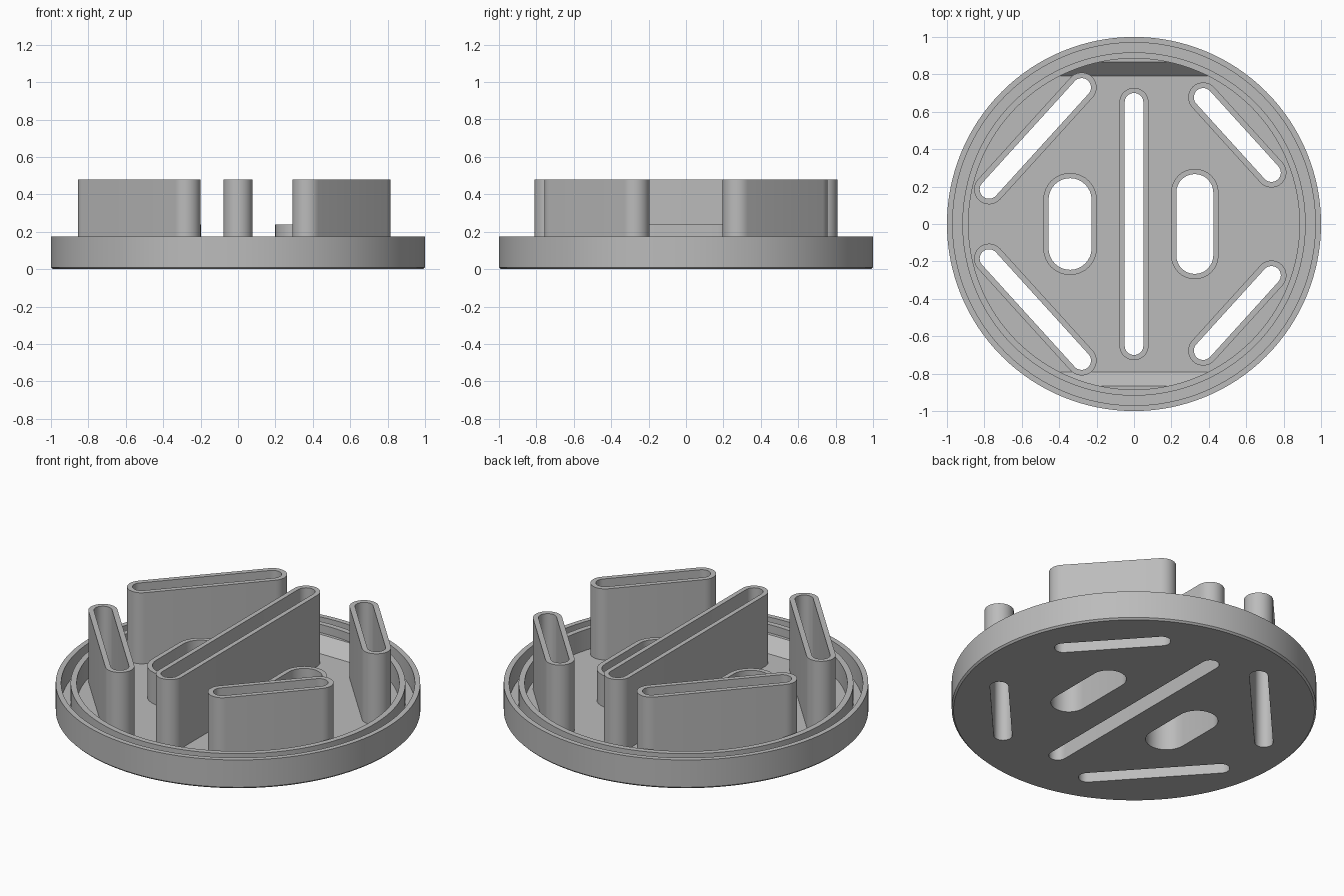
import bpy, bmesh, math
from mathutils import Vector

if "Cube" in bpy.data.objects:
    bpy.data.objects.remove(bpy.data.objects["Cube"])

FLOOR, RIM, TOP, LOW = 0.05, 0.175, 0.48, 0.24

grey = bpy.data.materials.new("plain grey")
grey.diffuse_color = (0.5, 0.5, 0.5, 1)
grey.use_nodes = True
grey.node_tree.nodes["Principled BSDF"].inputs["Base Color"].default_value = grey.diffuse_color


def finish(name, bm):
    bmesh.ops.recalc_face_normals(bm, faces=bm.faces)
    me = bpy.data.meshes.new(name)
    bm.to_mesh(me)
    bm.free()
    me.materials.append(grey)
    ob = bpy.data.objects.new(name, me)
    bpy.context.collection.objects.link(ob)
    return ob


def smooth(ob):
    bpy.ops.object.select_all(action='DESELECT')
    ob.select_set(True)
    bpy.context.view_layer.objects.active = ob
    bpy.ops.object.shade_smooth_by_angle(angle=math.radians(30))


def stadium(a, b, r, n=16):
    """Outline of a round-ended slot from a to b."""
    a, b = Vector(a), Vector(b)
    d = b - a
    base = math.atan2(d.y, d.x)
    pts = []
    for c, start in ((b, base - math.pi / 2), (a, base + math.pi / 2)):
        for i in range(n + 1):
            t = start + math.pi * i / n
            pts.append((c.x + r * math.cos(t), c.y + r * math.sin(t)))
    return pts


def loop(bm, pts, z):
    return [bm.verts.new((x, y, z)) for x, y in pts]


def bridge(bm, p, q):
    n = len(p)
    for i in range(n):
        j = (i + 1) % n
        bm.faces.new((p[i], p[j], q[j], q[i]))


def tube(name, a, b, outer, inner, top):
    bm = bmesh.new()
    loops = [loop(bm, stadium(a, b, r), z) for r, z in
             ((outer, FLOOR), (outer, top), (inner, top), (inner, FLOOR))]
    for k in range(3):
        bridge(bm, loops[k], loops[k + 1])
    smooth(finish(name, bm))


def prism(name, pts, z0, z1):
    bm = bmesh.new()
    lo, hi = loop(bm, pts, z0), loop(bm, pts, z1)
    bridge(bm, lo, hi)
    bm.faces.new(lo)
    bm.faces.new(hi)
    return finish(name, bm)


# Sleeves: name, ends, outer radius, inner radius, top height
sleeves = [("centre_sleeve", (0, -0.65), (0, 0.65), 0.078, 0.05, TOP),
           ("left_oval_sleeve", (-0.342, -0.13), (-0.342, 0.13), 0.143, 0.115, LOW),
           ("right_oval_sleeve", (0.325, -0.168), (0.325, 0.168), 0.127, 0.099, LOW)]
for s, side in ((1, "back"), (-1, "front")):
    sleeves.append((side + "_left_sleeve", (-0.775, 0.185 * s), (-0.28, 0.73 * s),
                    0.08, 0.05, TOP))
    sleeves.append((side + "_right_sleeve", (0.37, 0.677 * s), (0.735, 0.275 * s),
                    0.08, 0.05, TOP))

# Round tray with a grooved double rim
profile = [(0.99, 0), (1, 0.01), (1, RIM), (0.97, RIM), (0.97, FLOOR),
           (0.918, FLOOR), (0.918, RIM), (0.885, RIM), (0.885, FLOOR)]
SEG = 128
bm = bmesh.new()
circle = [(math.cos(2 * math.pi * i / SEG), math.sin(2 * math.pi * i / SEG))
          for i in range(SEG)]
rings = [loop(bm, [(x * r, y * r) for x, y in circle], z) for r, z in profile]
for p, q in zip(rings, rings[1:]):
    bridge(bm, p, q)
bm.faces.new(rings[0])
bm.faces.new(rings[-1])
tray = finish("tray", bm)

# Cut the sleeve openings through the tray floor
for name, a, b, outer, inner, top in sleeves:
    tube(name, a, b, outer, inner, top)
    cutter = prism(name + "_cutter", stadium(a, b, inner), -0.1, 0.3)
    mod = tray.modifiers.new("opening", 'BOOLEAN')
    mod.operation, mod.solver, mod.object = 'DIFFERENCE', 'EXACT', cutter
    bpy.context.view_layer.objects.active = tray
    bpy.ops.object.modifier_apply(modifier=mod.name)
    bpy.data.objects.remove(cutter)
smooth(tray)

# Sloped fillers against the front and back of the inner wall
for s, side in ((1, "back"), (-1, "front")):
    ob = prism(side + "_ramp", [(x * 0.886, y * 0.886) for x, y in circle], FLOOR, 0.125)
    bm = bmesh.new()
    bm.from_mesh(ob.data)
    for co, no in (((0, 0.79 * s, FLOOR), (0, -0.075 * s, 0.075)),):
        bmesh.ops.bisect_plane(bm, geom=bm.verts[:] + bm.edges[:] + bm.faces[:],
                               plane_co=co, plane_no=no, clear_outer=True)
        bmesh.ops.holes_fill(bm, edges=[e for e in bm.edges if e.is_boundary])
    bmesh.ops.recalc_face_normals(bm, faces=bm.faces)
    bm.to_mesh(ob.data)
    bm.free()
    smooth(ob)
